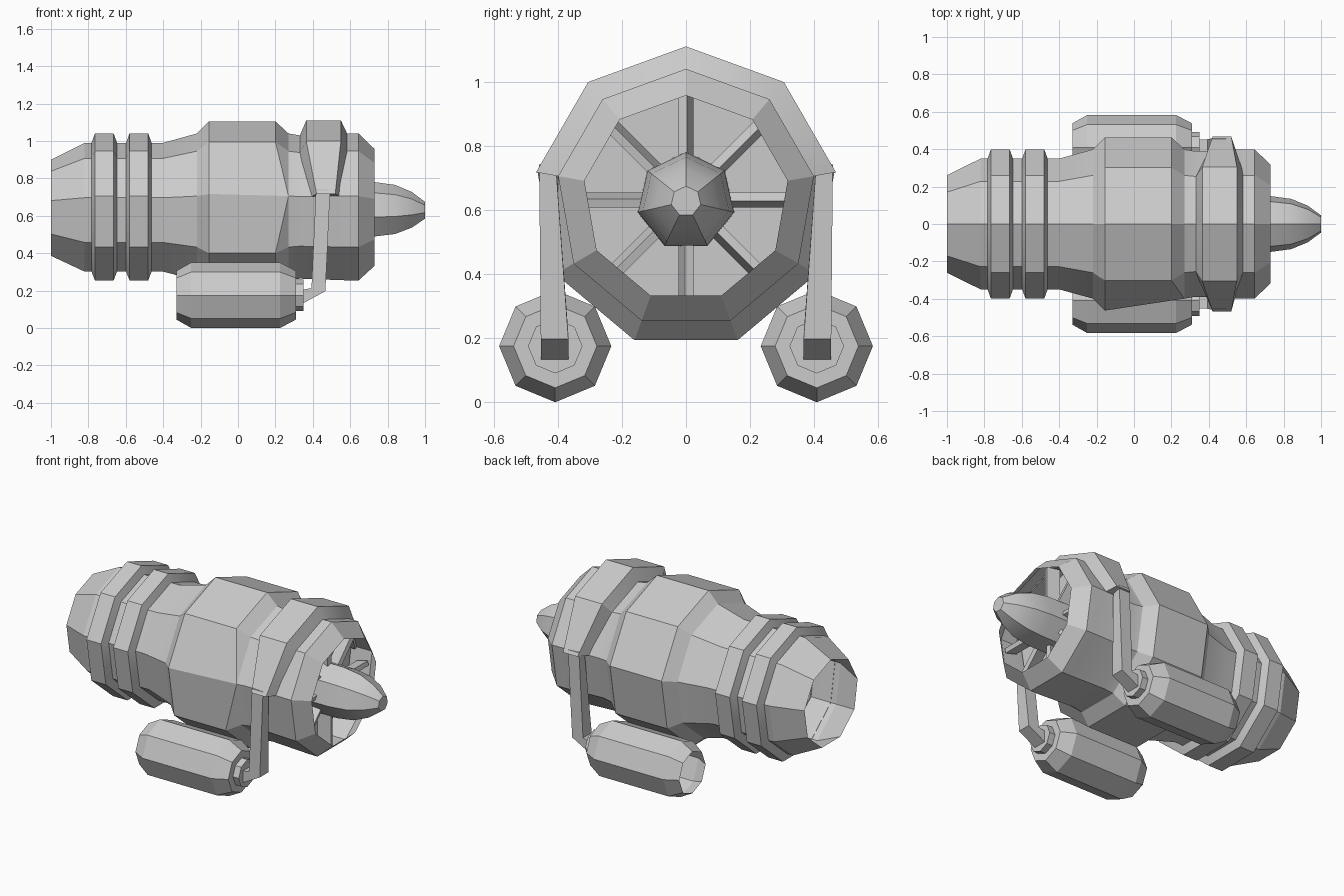
import bpy, bmesh
from math import sin, cos, pi, radians
from mathutils import Matrix, Vector

if "Cube" in bpy.data.objects:
    bpy.data.objects.remove(bpy.data.objects["Cube"])

grey = bpy.data.materials.new("light_grey_metal")
grey.use_nodes = True
colour = (0.6, 0.6, 0.6, 1)
grey.diffuse_color = colour
grey.node_tree.nodes["Principled BSDF"].inputs["Base Color"].default_value = colour

AXIS = 0.635   # height of the engine centre line


def finish(name, bm, loc=(0, 0, 0), recalc=False):
    if recalc:
        bmesh.ops.recalc_face_normals(bm, faces=bm.faces)
    mesh = bpy.data.meshes.new(name)
    bm.to_mesh(mesh)
    bm.free()
    mesh.materials.append(grey)
    ob = bpy.data.objects.new(name, mesh)
    ob.location = loc
    bpy.context.collection.objects.link(ob)
    bpy.ops.object.select_all(action='DESELECT')
    ob.select_set(True)
    bpy.context.view_layer.objects.active = ob
    bpy.ops.object.shade_smooth_by_angle(angle=radians(25))
    return ob


def skin(bm, rings, closed=True):
    """Join successive loops of points with quads; returns the vertex loops."""
    loops = [[bm.verts.new(p) for p in ring] for ring in rings]
    n = len(loops[0])
    for a, b in zip(loops, loops[1:]):
        for i in range(n):
            j = (i + 1) % n
            bm.faces.new((a[i], a[j], b[j], b[i]))
    return loops


def lathe(profile, sides, start=pi / 2, back_cap=False, front_cap=False):
    """Revolve (x, radius) pairs about the x axis, from back to front."""
    bm = bmesh.new()
    rings = [[(x, r * cos(start + 2 * pi * i / sides), r * sin(start + 2 * pi * i / sides))
              for i in range(sides)] for x, r in profile]
    loops = skin(bm, rings)
    if back_cap:
        bm.faces.new(loops[0][::-1])
    if front_cap:
        bm.faces.new(loops[-1])
    return bm, loops


# Main casing: open nozzle at the back, open intake at the front
casing = [(-1, .265), (-.82, .355), (-.4, .355), (-.22, .405), (-.155, .47),
          (.2, .47), (.27, .405), (.33, .395), (.59, .405), (.645, .405), (.73, .322)]
bm, loops = lathe(casing, 9)
# One corner of the bulge is drawn into the neck on the front side
loops[5][2].co = loops[6][2].co
bmesh.ops.remove_doubles(bm, verts=[loops[5][2], loops[6][2]], dist=0.001)
finish("engine_casing", bm, (0, 0, AXIS))

# Bulkheads that close the inside
for name, x, r, front in (("intake_bulkhead", .5, .39, True), ("nozzle_bulkhead", -.5, .35, False)):
    bm, _ = lathe([(x - .01, r), (x + .01, r)], 9, back_cap=True, front_cap=True)
    finish(name, bm, (0, 0, AXIS))

# Chamfered bands around the tail
for name, x in (("rear_band", -.715), ("middle_band", -.53)):
    bm, _ = lathe([(x - .07, .35), (x - .05, .405), (x + .05, .405), (x + .07, .35)], 9)
    finish(name, bm, (0, 0, AXIS))

# Saddle collar over the top, tapering at both ends
bm = bmesh.new()
sections = []
for k in range(5):
    a = radians(10 + 40 * k)
    if k in (0, 4):
        shape = ((.39, .38), (.42, .475), (.52, .475), (.545, .38))
    else:
        shape = ((.325, .38), (.365, .475), (.55, .475), (.595, .38))
    sections.append([(x, r * cos(a), r * sin(a)) for x, r in shape])
loops = skin(bm, sections)
bm.faces.new(loops[0][::-1])
bm.faces.new(loops[-1])
finish("saddle_collar", bm, (0, 0, AXIS), recalc=True)

# Nose spinner
bm, _ = lathe([(.5, .155), (.73, .153), (.84, .138), (.93, .1), (1, .047)], 7,
              back_cap=True, front_cap=True)
finish("spinner", bm, (0, 0, .627))

# Eight pitched intake vanes
bm = bmesh.new()
for k in range(8):
    m = (Matrix.Rotation(k * pi / 4, 4, 'X')
         @ Matrix.Translation((.6, 0, .235))
         @ Matrix.Rotation(radians(-15), 4, 'Z')
         @ Matrix.Diagonal((.08, .028, .27, 1)))
    bmesh.ops.create_cube(bm, size=1, matrix=m)
finish("intake_vanes", bm, (0, 0, AXIS - .004))

for side, s in (("front", -1), ("back", 1)):
    # Side tank, hollow at the back
    bm, _ = lathe([(-.33, .13), (-.25, .175), (.225, .175), (.31, .13)], 8, front_cap=True)
    finish(side + "_tank", bm, (0, s * .408, .175))
    bm, _ = lathe([(.305, .085), (.35, .085)], 8, front_cap=True)
    finish(side + "_tank_flange", bm, (0, s * .408, .175))

    # Square feed pipe from the collar down to the tank
    path = [Vector(p) for p in ((.455, .432, .74), (.43, .41, .205), (.33, .41, .165))]
    rings = []
    for i, p in enumerate(path):
        d = (path[min(i + 1, 2)] - path[max(i - 1, 0)])
        d.y = 0
        n = d.normalized().cross(Vector((0, 1, 0))) * .038
        w = Vector((0, .026 if i == 0 else .043, 0))
        ring = [p + n + w, p + n - w, p - n - w, p - n + w]
        rings.append([(q.x, s * q.y, q.z) for q in ring])
    bm = bmesh.new()
    loops = skin(bm, rings)
    bm.faces.new(loops[0][::-1])
    bm.faces.new(loops[-1])
    finish(side + "_feed_pipe", bm, recalc=True)
